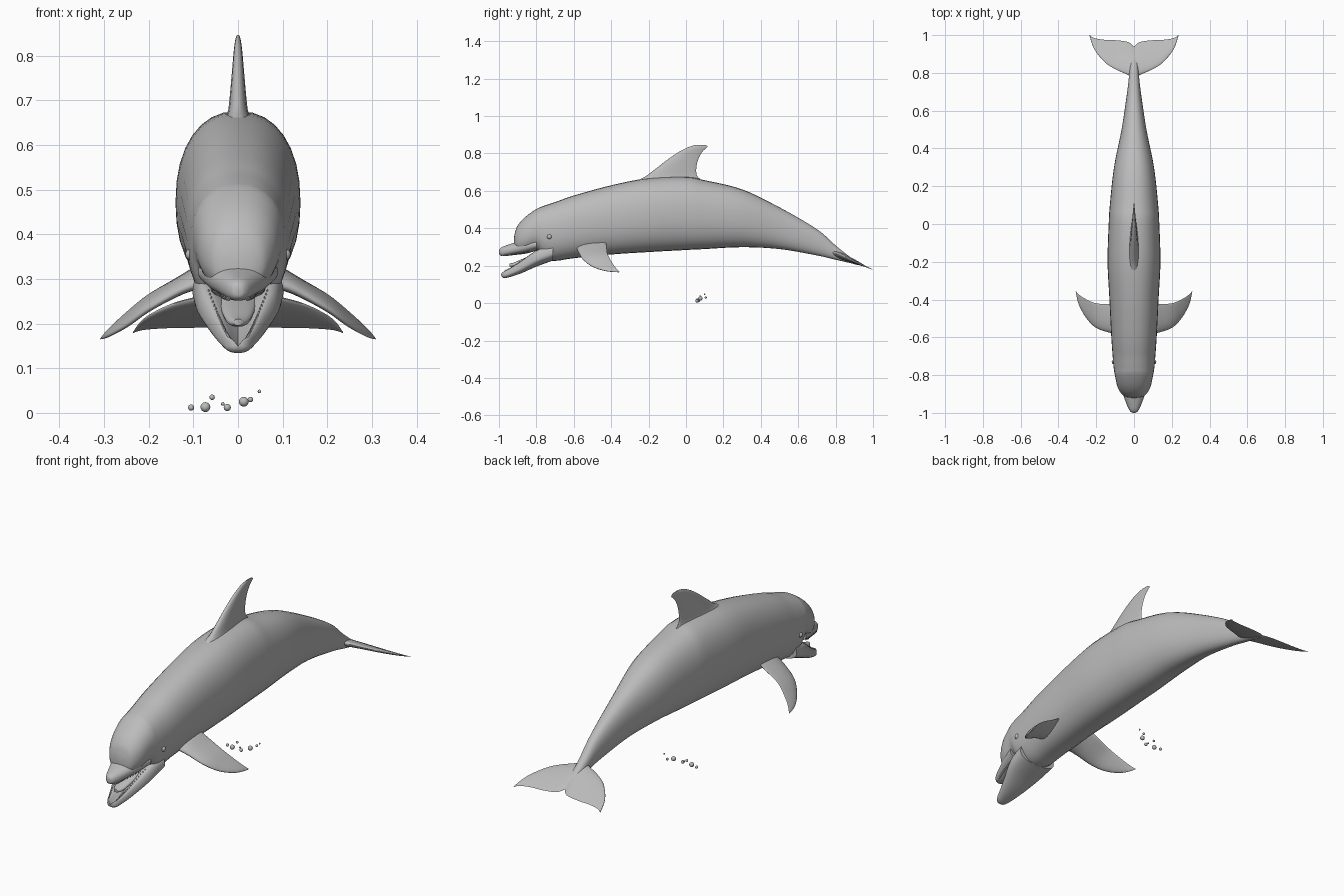
import bpy, bmesh, math, random
from mathutils import Vector, Matrix

cube = bpy.data.objects.get("Cube")
if cube:
    bpy.data.objects.remove(cube, do_unlink=True)

random.seed(4)
grey = bpy.data.materials.new("smooth grey")
grey.use_nodes = True
grey.diffuse_color = (0.5, 0.5, 0.5, 1)
grey.node_tree.nodes["Principled BSDF"].inputs["Base Color"].default_value = (0.5, 0.5, 0.5, 1)


def finish(name, bm, mirror=False):
    """Turn a bmesh into a smooth grey object, optionally mirrored across x."""
    bmesh.ops.recalc_face_normals(bm, faces=bm.faces[:])
    mesh = bpy.data.meshes.new(name)
    bm.to_mesh(mesh)
    bm.free()
    mesh.materials.append(grey)
    obj = bpy.data.objects.new(name, mesh)
    bpy.context.collection.objects.link(obj)
    bpy.ops.object.select_all(action="DESELECT")
    obj.select_set(True)
    bpy.context.view_layer.objects.active = obj
    bpy.ops.object.shade_smooth_by_angle(angle=math.radians(60))
    if mirror:
        modifier = obj.modifiers.new("mirror", "MIRROR")
        modifier.merge_threshold = 0.0005
    return obj


def resample(stations, steps):
    """Smooth curve through rows of numbers (Catmull-Rom)."""
    result = []
    last = len(stations) - 1
    for i in range(last):
        a, b = stations[max(i - 1, 0)], stations[i]
        c, d = stations[i + 1], stations[min(i + 2, last)]
        for k in range(steps):
            t = k / steps
            result.append([q + t * ((r - p) / 2 + t * (p - 2.5 * q + 2 * r - s / 2
                           + t * (1.5 * (q - r) + (s - p) / 2)))
                           for p, q, r, s in zip(a, b, c, d)])
    result.append(list(stations[-1]))
    return result


def skin(bm, rings, cap_start=True):
    """Bridge equal rings of points and cap the ends."""
    loops = [[bm.verts.new(p) for p in ring] for ring in rings]
    count = len(loops[0])
    for lower, upper in zip(loops, loops[1:]):
        for i in range(count):
            j = (i + 1) % count
            bm.faces.new((lower[i], lower[j], upper[j], upper[i]))
    bm.faces.new(loops[-1])
    if cap_start:
        bm.faces.new(loops[0])


def signed_power(value, power):
    return math.copysign(abs(value) ** power, value)


def loft(name, stations, sides=32, steps=5, dished=False):
    """Rounded form along y; each station is (y, bottom, top, half width)."""
    rings = []
    for y, bottom, top, width in resample(stations, steps):
        middle, half = (top + bottom) / 2, (top - bottom) / 2
        ring = []
        for i in range(sides):
            angle = math.tau * i / sides
            rise = signed_power(math.sin(angle), 0.9)
            if dished and rise > 0:
                rise = 1.3 * abs(math.sin(2 * angle)) - 0.3 * rise
            ring.append((width * signed_power(math.cos(angle), 0.87), y, middle + half * rise))
        rings.append(ring)
    bm = bmesh.new()
    skin(bm, rings)
    return finish(name, bm)


def fin(name, sections, normal, mirror=False, sides=24, steps=6):
    """Foil; each section is leading xyz, trailing xyz, half thickness."""
    normal = Vector(normal).normalized()
    rings = []
    for row in resample(sections, steps):
        lead, trail, thick = Vector(row[:3]), Vector(row[3:6]), row[6]
        ring = []
        for i in range(sides):
            angle = math.tau * i / sides
            along = (1 - math.cos(angle)) / 2
            bulge = math.sin(angle) * (1.2 - 0.8 * along)
            ring.append(lead.lerp(trail, along) + normal * thick * bulge)
        rings.append(ring)
    bm = bmesh.new()
    skin(bm, rings, cap_start=False)
    return finish(name, bm, mirror)


def ball(name, centre, radius, mirror=False):
    bm = bmesh.new()
    bmesh.ops.create_uvsphere(bm, u_segments=16, v_segments=10, radius=radius,
                              matrix=Matrix.Translation(centre))
    return finish(name, bm, mirror)


def teeth(name, stations, front, back, upward):
    """Row of small pegs along one side of a jaw rim, mirrored."""
    bm = bmesh.new()
    for y, bottom, top, width in resample(stations, 7):
        if front < y < back:
            z = top if upward else bottom + 0.12 * (top - bottom)
            place = Matrix.Translation((width * 0.74, y, z + (0.002 if upward else -0.002)))
            if not upward:
                place = place @ Matrix.Rotation(math.pi, 4, "X")
            bmesh.ops.create_cone(bm, cap_ends=True, segments=8, radius1=0.003,
                                  radius2=0.001, depth=0.009, matrix=place)
    return finish(name, bm, True)


# Body with rounded forehead, tapering to the tail stock
loft("body", [
    (-.92, .31, .345, .012), (-.915, .29, .375, .042), (-.9, .272, .415, .066),
    (-.86, .27, .46, .088), (-.8, .28, .503, .101), (-.76, .238, .52, .108),
    (-.7, .226, .54, .113), (-.6, .24, .575, .12), (-.4, .26, .63, .13),
    (-.2, .273, .668, .14), (0, .284, .675, .134), (.1, .289, .657, .128),
    (.3, .299, .608, .106), (.5, .289, .512, .066), (.7, .255, .395, .036),
    (.8, .232, .308, .025), (.87, .216, .252, .018), (.92, .203, .217, .007)])

# Upper beak, lower jaw and tongue
beak = [(-.8, .28, .35, .09), (-.86, .264, .345, .074), (-.92, .257, .323, .052),
        (-.96, .252, .309, .037), (-.985, .252, .299, .025), (-.997, .259, .289, .014),
        (-1, .27, .279, .004)]
jaw = [(-.71, .228, .31, .102), (-.8, .195, .277, .092), (-.88, .16, .222, .063),
       (-.94, .14, .184, .04), (-.97, .134, .169, .028), (-.983, .139, .163, .017),
       (-.988, .147, .154, .005)]
loft("upper_beak", beak)
loft("lower_jaw", jaw, dished=True)
loft("tongue", [(-.75, .245, .285, .05), (-.86, .215, .242, .037),
                (-.92, .194, .217, .024), (-.945, .196, .21, .01)], sides=20)
teeth("lower_teeth", jaw, -.972, -.8, True)
teeth("upper_teeth", beak, -.985, -.84, False)

# Dorsal fin: height, leading y, trailing y, half thickness
dorsal = [(.6, -.32, .12, .042), (.65, -.265, .09, .034), (.68, -.213, .06, .025),
          (.72, -.16, .055, .02), (.77, -.095, .066, .015), (.81, -.035, .088, .011),
          (.835, .015, .114, .007), (.846, .055, .105, .003)]
fin("dorsal_fin", [(0, a, z, 0, b, z, t) for z, a, b, t in dorsal], (1, 0, 0))

# Tail fluke: sideways reach, leading y, trailing y, half thickness
fluke = [(0, .765, .937, .02), (.03, .788, .963, .017), (.1, .82, .973, .012),
         (.155, .857, .975, .009), (.21, .925, .984, .005), (.235, .996, 1, .001)]


def slope(y):
    return .265 - .43 * (y - .8)


fin("tail_fluke", [(x, a, slope(a), x, b, slope(b), t) for x, a, b, t in fluke],
    (0, .4, .92), mirror=True)

# Pair of flippers sweeping out, back and down
fin("flippers", [
    (.08, -.585, .29, .08, -.43, .335, .024), (.13, -.575, .272, .13, -.425, .305, .018),
    (.2, -.55, .232, .2, -.42, .265, .013), (.25, -.5, .195, .25, -.4, .225, .01),
    (.29, -.43, .172, .29, -.375, .188, .006), (.308, -.36, .165, .308, -.355, .167, .001)],
    (.6, -.2, .78), mirror=True)

# Eyes
ball("eyes", (.105, -.73, .355), .013, mirror=True)

# Loose bubbles below: x, z, radius
bubbles = [(-.105, .012, .007), (-.073, .013, .011), (-.058, .035, .006),
           (-.034, .02, .004), (-.024, .012, .008), (.013, .025, .011),
           (.028, .03, .006), (.048, .048, .004)]
for number, (x, z, radius) in enumerate(bubbles, 1):
    ball("bubble_%d" % number, (x, random.uniform(.055, .11), max(z, radius)), radius)
